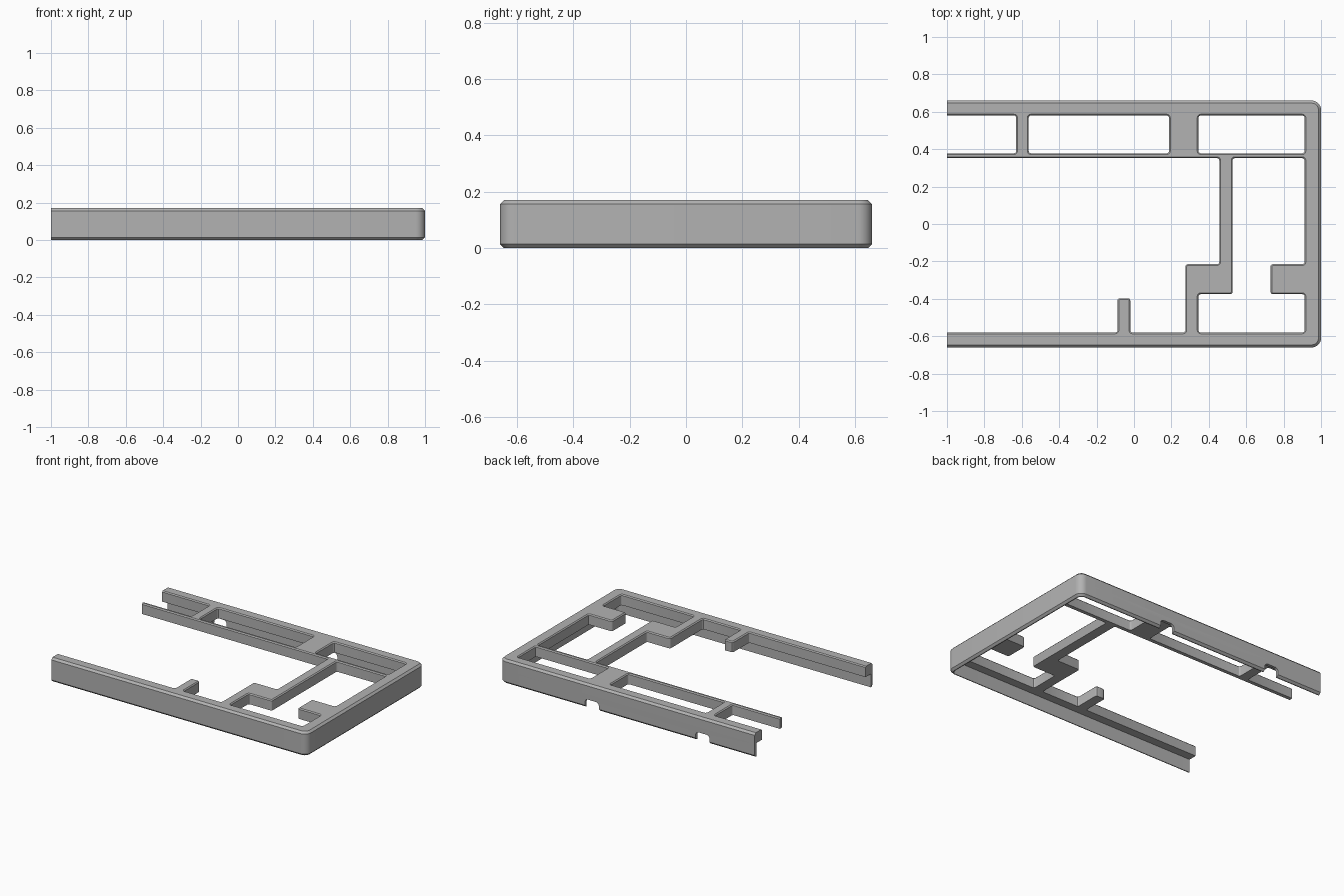
import bpy, bmesh, math

cube = bpy.data.objects.get("Cube")
if cube:
    bpy.data.objects.remove(cube, do_unlink=True)

HALF_Y, TOP, PLATE_Z = 0.66, 0.17, 0.095
CORNER, CHAMFER, WALL = 0.05, 0.014, 0.02

grey = bpy.data.materials.new("plain grey")
grey.use_nodes = True
colour = (0.45, 0.45, 0.45, 1)
grey.diffuse_color = colour
grey.node_tree.nodes["Principled BSDF"].inputs["Base Color"].default_value = colour


def make_object(name, bm):
    bmesh.ops.recalc_face_normals(bm, faces=bm.faces[:])
    mesh = bpy.data.meshes.new(name)
    bm.to_mesh(mesh)
    bm.free()
    mesh.materials.append(grey)
    obj = bpy.data.objects.new(name, mesh)
    bpy.context.collection.objects.link(obj)
    return obj


def smooth(obj):
    bpy.ops.object.select_all(action="DESELECT")
    obj.select_set(True)
    bpy.context.view_layer.objects.active = obj
    bpy.ops.object.shade_smooth_by_angle(angle=math.radians(30))


def is_outer(point):
    return abs(point.y) > HALF_Y - 0.06 or point.x > 0.94


# Top plate: union of rails and struts given as (x0, y0, x1, y1)
rails = [
    (-1, 0.58, 1, HALF_Y), (-1, -HALF_Y, 1, -0.58), (0.912, -HALF_Y, 1, HALF_Y),
    (-1, 0.352, 1, 0.378),                                        # thin bar
    (-0.63, 0.352, -0.563, HALF_Y), (0.187, 0.352, 0.345, HALF_Y),  # back struts
    (0.456, -0.375, 0.527, 0.378),                                # long strut
    (0.275, -0.375, 0.527, -0.215), (0.275, -HALF_Y, 0.345, -0.215),
    (-0.088, -HALF_Y, -0.02, -0.397), (0.73, -0.375, 1, -0.215),  # stub and nub
]
xs = sorted({v for r in rails for v in (r[0], r[2])})
ys = sorted({v for r in rails for v in (r[1], r[3])})
bm = bmesh.new()
for x0, x1 in zip(xs, xs[1:]):
    for y0, y1 in zip(ys, ys[1:]):
        cx, cy = (x0 + x1) / 2, (y0 + y1) / 2
        if any(r[0] < cx < r[2] and r[1] < cy < r[3] for r in rails):
            bm.faces.new([bm.verts.new((x, y, PLATE_Z)) for x, y in
                          ((x0, y0), (x1, y0), (x1, y1), (x0, y1))])
bmesh.ops.remove_doubles(bm, verts=bm.verts[:], dist=0.0001)
bmesh.ops.dissolve_limit(bm, angle_limit=0.01, verts=bm.verts[:], edges=bm.edges[:])
raised = bmesh.ops.extrude_face_region(bm, geom=bm.faces[:], use_keep_orig=True)["geom"]
for v in raised:
    if isinstance(v, bmesh.types.BMVert):
        v.co.z = TOP
bmesh.ops.recalc_face_normals(bm, faces=bm.faces[:])


def upright(edge):
    a, b = edge.verts
    return (abs(a.co.z - b.co.z) > 0.01 and a.co.x > -0.99
            and len(edge.link_faces) == 2 and edge.calc_face_angle() > 0.1)


def at_corner(edge):
    co = edge.verts[0].co
    return co.x > 0.99 and abs(co.y) > HALF_Y - 0.01


# Rounded upright corners, large outside and small in the openings
for outside, radius, steps in ((True, CORNER, 8), (False, 0.012, 3)):
    picked = [e for e in bm.edges if upright(e) and at_corner(e) == outside
              and (outside or not is_outer(e.verts[0].co))]
    bmesh.ops.bevel(bm, geom=picked, offset=radius, segments=steps,
                    profile=0.5, affect="EDGES", clamp_overlap=False)
bm.normal_update()


def on_rim(edge):
    if min(v.co.z for v in edge.verts) < TOP - 0.001 or len(edge.link_faces) != 2:
        return False
    if max(v.co.x for v in edge.verts) < -0.99:
        return False
    return edge.calc_face_angle() > 1


# Chamfered upper rims
for outside, width in ((True, CHAMFER), (False, 0.007)):
    picked = [e for e in bm.edges if on_rim(e)
              and is_outer((e.verts[0].co + e.verts[1].co) / 2) == outside]
    bmesh.ops.bevel(bm, geom=picked, offset=width, segments=1,
                    affect="EDGES", clamp_overlap=False)
smooth(make_object("top_plate", bm))


# Skirt: thin wall swept round the three closed sides
def wall_path(inset):
    radius = CORNER - inset
    pts = [(-1, -HALF_Y + inset)]
    for start, side in ((-90, -1), (0, 1)):
        for i in range(9):
            a = math.radians(start + i * 90 / 8)
            pts.append((1 - CORNER + radius * math.cos(a),
                        side * (HALF_Y - CORNER) + radius * math.sin(a)))
    return pts + [(-1, HALF_Y - inset)]


bm = bmesh.new()
profile = [(0, PLATE_Z), (0, CHAMFER), (CHAMFER, 0), (WALL, 0), (WALL, PLATE_Z)]
loops = [[bm.verts.new((x, y, z)) for x, y in wall_path(inset)] for inset, z in profile]
for a, b in zip(loops, loops[1:] + loops[:1]):
    for i in range(len(a) - 1):
        bm.faces.new((a[i], a[i + 1], b[i + 1], b[i]))
for end in (0, -1):
    bm.faces.new([loop[end] for loop in loops])
skirt = make_object("skirt_wall", bm)

# Round-topped notches in the back skirt
for number, x in enumerate((0.275, -0.592)):
    bm = bmesh.new()
    bmesh.ops.create_cube(bm, size=1)
    for v in bm.verts:
        v.co = (x + v.co.x * 0.11, HALF_Y + v.co.y * 0.1, v.co.z * 0.12)
    tops = [e for e in bm.edges if all(v.co.z > 0 for v in e.verts)
            and abs(e.verts[0].co.x - e.verts[1].co.x) < 0.001]
    bmesh.ops.bevel(bm, geom=tops, offset=0.025, segments=5, profile=0.5, affect="EDGES")
    cutter = make_object(f"notch_cutter_{number + 1}", bm)
    cutter.hide_render = True
    cutter.hide_set(True)
    cut = skirt.modifiers.new("notch", "BOOLEAN")
    cut.operation = "DIFFERENCE"
    cut.solver = "EXACT"
    cut.object = cutter
smooth(skirt)
